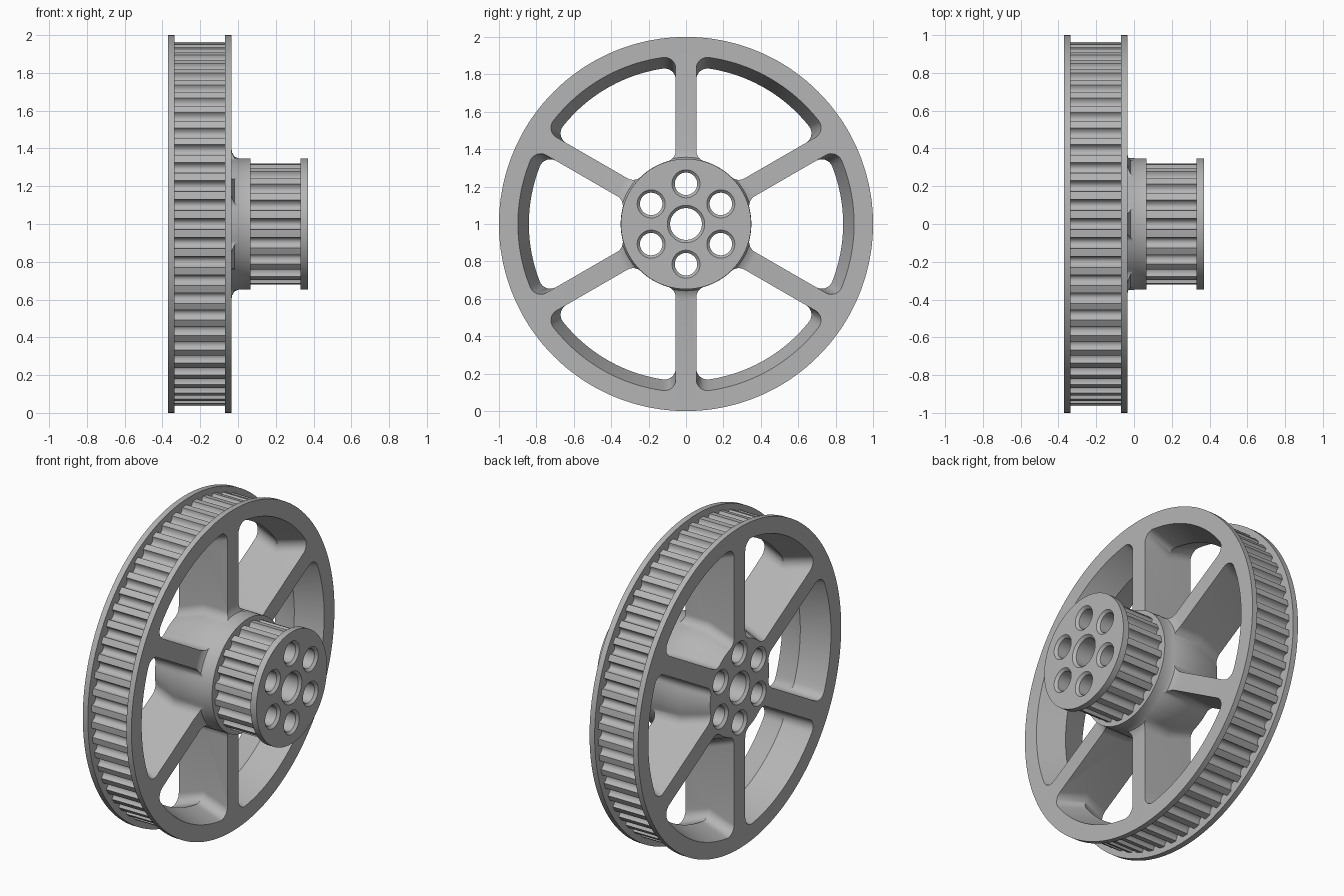
import bpy, bmesh
from math import sin, cos, asin, pi, radians, sqrt

if "Cube" in bpy.data.objects:
    bpy.data.objects.remove(bpy.data.objects["Cube"], do_unlink=True)

grey = bpy.data.materials.new("grey_metal")
grey.use_nodes = True
grey.diffuse_color = (0.46, 0.46, 0.46, 1)
grey.node_tree.nodes["Principled BSDF"].inputs["Base Color"].default_value = (0.46, 0.46, 0.46, 1)

AXLE_Z = 1.0
GROOVE = 0.3          # half width of a groove, as a share of the pitch
STEPS = [-0.3, -0.28, -0.2, -0.1, 0, 0.1, 0.2, 0.28, 0.3, 0.5]


def loft(bm, loops):
    """Closed solid through (x, [(y, z), ...]) loops of equal length."""
    rings = [[bm.verts.new((x, y, z + AXLE_Z)) for y, z in pts] for x, pts in loops]
    n = len(rings[0])
    for a, b in zip(rings, rings[1:]):
        for i in range(n):
            j = (i + 1) % n
            bm.faces.new((a[i], a[j], b[j], b[i]))
    bm.faces.new(rings[0][::-1])
    bm.faces.new(rings[-1])


def finish(bm, name):
    bmesh.ops.recalc_face_normals(bm, faces=bm.faces)
    mesh = bpy.data.meshes.new(name)
    bm.to_mesh(mesh)
    bm.free()
    mesh.materials.append(grey)
    obj = bpy.data.objects.new(name, mesh)
    bpy.context.collection.objects.link(obj)
    return obj


def gear_loop(radius, teeth, depth=0.0):
    """Circle with round belt grooves; depth 0 gives a plain circle."""
    pts = []
    for k in range(teeth):
        for s in STEPS:
            a = (k + s) * 2 * pi / teeth
            r = radius - depth * sqrt(max(0, 1 - (s / GROOVE) ** 2))
            pts.append((r * cos(a), r * sin(a)))
    return pts


def pulley(name, teeth, stations):
    bm = bmesh.new()
    loft(bm, [(x, gear_loop(r, teeth, d)) for x, r, d in stations])
    return finish(bm, name)


def arc(centre, radius, start, end, steps=8):
    return [(centre[0] + radius * cos(start + (end - start) * i / steps),
             centre[1] + radius * sin(start + (end - start) * i / steps))
            for i in range(steps + 1)]


def window_loop(outer, inner, turn, half_spoke=0.055, fillet=0.06):
    """Rounded opening between two spokes, centred on the angle turn."""
    half = radians(30)
    ro, ri = outer - fillet, inner + fillet
    a = half - asin((half_spoke + fillet) / ro)
    b = half - asin((half_spoke + fillet) / ri)
    side = half + pi / 2
    upper = arc((0, 0), outer, 0, a, 12)[:-1]
    upper += arc((ro * cos(a), ro * sin(a)), fillet, a, side)
    upper += arc((ri * cos(b), ri * sin(b)), fillet, side, b + pi)
    upper += arc((0, 0), inner, b, 0, 6)[1:]
    pts = upper + [(y, -z) for y, z in upper[-2:0:-1]]
    return [(y * cos(turn) - z * sin(turn), y * sin(turn) + z * cos(turn)) for y, z in pts]


def cut(obj, cutter):
    mod = obj.modifiers.new("cut", "BOOLEAN")
    mod.operation = "DIFFERENCE"
    mod.solver = "EXACT"
    mod.object = cutter
    bpy.context.view_layer.objects.active = obj
    bpy.ops.object.modifier_apply(modifier=mod.name)


# Large wheel: two flanges, grooved rim and a flare up to the hub
wheel = pulley("large_spoked_pulley", 60, [
    (-0.37, 1.0, 0), (-0.335, 1.0, 0),
    (-0.335, 0.965, 0.035), (-0.07, 0.965, 0.035),
    (-0.07, 1.0, 0), (-0.035, 1.0, 0),
    (-0.035, 0.405, 0), (-0.031, 0.378, 0), (-0.019, 0.357, 0), (0.0, 0.348, 0),
    (0.065, 0.348, 0)])

# Small pulley with its end flange
hub = pulley("small_hub_pulley", 20, [
    (0.065, 0.322, 0.035), (0.33, 0.322, 0.035),
    (0.33, 0.348, 0), (0.37, 0.348, 0)])

# Openings between the spokes, narrowest at mid depth
bm = bmesh.new()
for k in range(6):
    turn = k * pi / 3
    loft(bm, [(-0.40, window_loop(0.91, 0.28, turn)),
              (-0.20, window_loop(0.84, 0.3495, turn)),
              (0.01, window_loop(0.915, 0.3495, turn))])
windows = finish(bm, "window_cutter")

# Axle bore and ring of bolt holes with chamfered ends
bm = bmesh.new()
holes = [((0, 0), 0.085)]
holes += [((0.215 * cos(a), 0.215 * sin(a)), 0.06)
          for a in (pi / 6 + k * pi / 3 for k in range(6))]
for centre, r in holes:
    loft(bm, [(x, arc(centre, r + grow, 0, 2 * pi, 40)[:-1])
              for x, grow in ((-0.38, 0.025), (-0.355, 0), (0.355, 0), (0.38, 0.025))])
bores = finish(bm, "hole_cutter")

cut(wheel, windows)
for part in (wheel, hub):
    cut(part, bores)
for helper in (windows, bores):
    bpy.data.objects.remove(helper, do_unlink=True)

# Smooth shading with sharp edges kept
bpy.ops.object.select_all(action="DESELECT")
for part in (wheel, hub):
    part.select_set(True)
bpy.context.view_layer.objects.active = wheel
bpy.ops.object.shade_smooth_by_angle(angle=radians(30))
